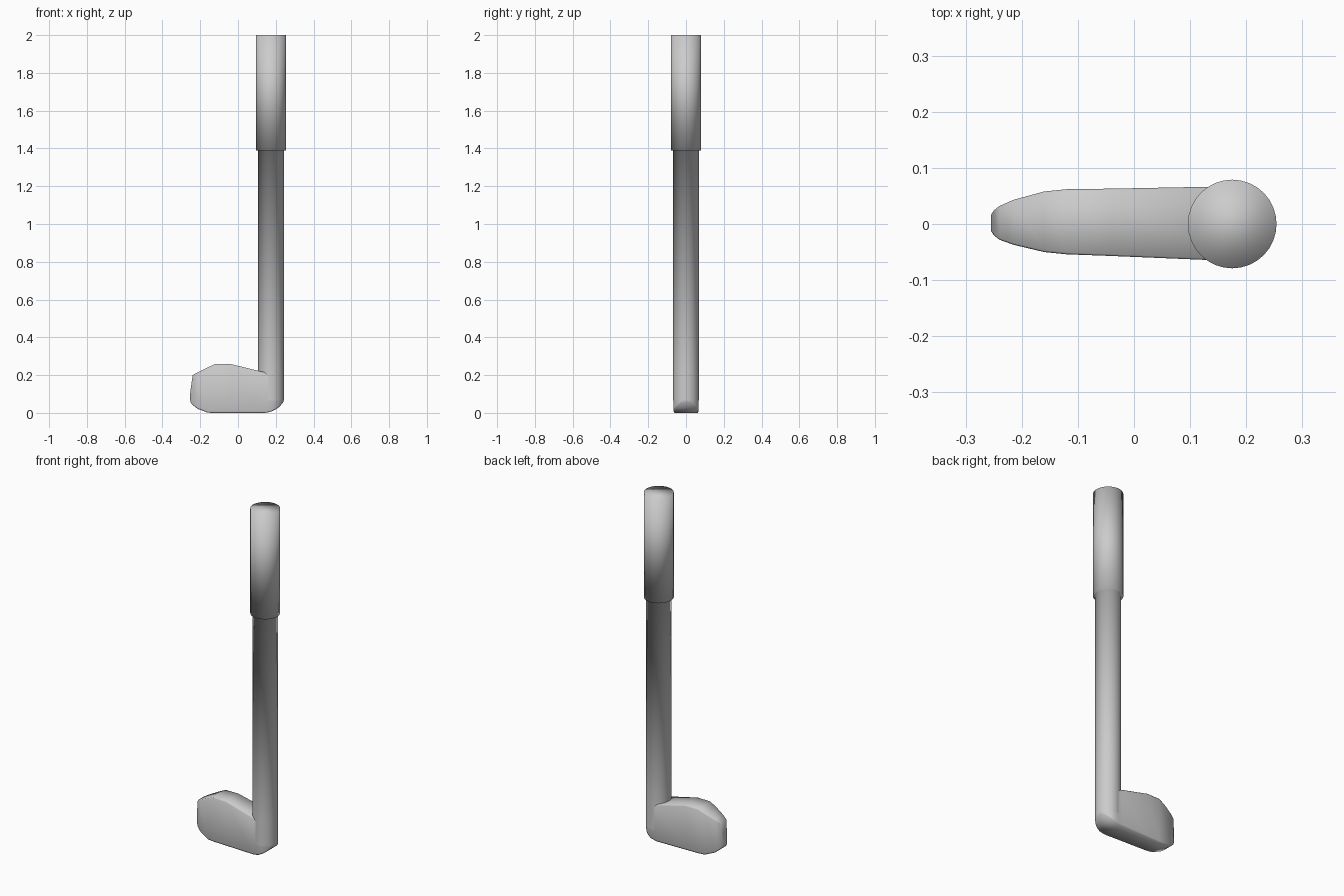
import bpy, bmesh, math

if "Cube" in bpy.data.objects:
    bpy.data.objects.remove(bpy.data.objects["Cube"])

CX, R = 0.175, 0.068  # shaft axis and radius
SIDES = 32


def finish(bm, name):
    bmesh.ops.recalc_face_normals(bm, faces=bm.faces)
    for f in bm.faces:
        f.smooth = True
    me = bpy.data.meshes.new(name)
    bm.to_mesh(me)
    bm.free()
    ob = bpy.data.objects.new(name, me)
    bpy.context.collection.objects.link(ob)


def bridge(bm, a, b):
    n = len(a)
    for i in range(n):
        j = (i + 1) % n
        bm.faces.new((a[i], a[j], b[j], b[i]))


# Grip and shaft: one turned piece, fully smooth shaded
bm = bmesh.new()
rings = []
for r, z in ((R, 0.065), (R, 0.21), (R, 1.39), (0.079, 1.39), (0.079, 2.0)):
    rings.append([bm.verts.new((CX + r * math.cos(k * math.tau / SIDES),
                                r * math.sin(k * math.tau / SIDES), z))
                  for k in range(SIDES)])
for a, b in zip(rings, rings[1:]):
    bridge(bm, a, b)
bm.faces.new(rings[-1])
finish(bm, "shaft_and_grip")

# Club head: stations along x of (x, bottom z, top z, half width, y centre)
stations = [
    (-0.255, 0.075, 0.085, 0.014, 0.002),
    (-0.250, 0.055, 0.130, 0.022, 0.002),
    (-0.240, 0.042, 0.200, 0.030, 0.002),
    (-0.215, 0.022, 0.214, 0.040, 0.003),
    (-0.160, 0.001, 0.241, 0.054, 0.004),
    (-0.120, 0.000, 0.259, 0.058, 0.004),
    (-0.040, 0.000, 0.259, 0.060, 0.003),
    (0.140, 0.000, 0.215, 0.0655, 0.001),
]
# Rounded heel follows the circle of the shaft
for x, zb in ((0.160, 0.003), (0.180, 0.009), (0.200, 0.019), (0.215, 0.029),
              (0.228, 0.042), (0.237, 0.053), (0.242, 0.061)):
    stations.append((x, zb, 0.2, math.sqrt(R * R - (x - CX) ** 2) - 0.0005, 0))

bm = bmesh.new()
rings = []
for x, zb, zt, w, yc in stations:
    c, t = min(0.003, w * 0.2), min(0.005, (zt - zb) * 0.3)
    b = min(0.008, (zt - zb) * 0.3)
    half = [(w - c, zb), (w, zb + b), (w, zt - t), (w - c, zt)]
    loop = half + [(-y, z) for y, z in reversed(half)]
    rings.append([bm.verts.new((x, y + yc, z)) for y, z in loop])
for a, b in zip(rings, rings[1:]):
    bridge(bm, a, b)
bm.faces.new(rings[0])
bm.faces.new(rings[-1])
finish(bm, "club_head")
